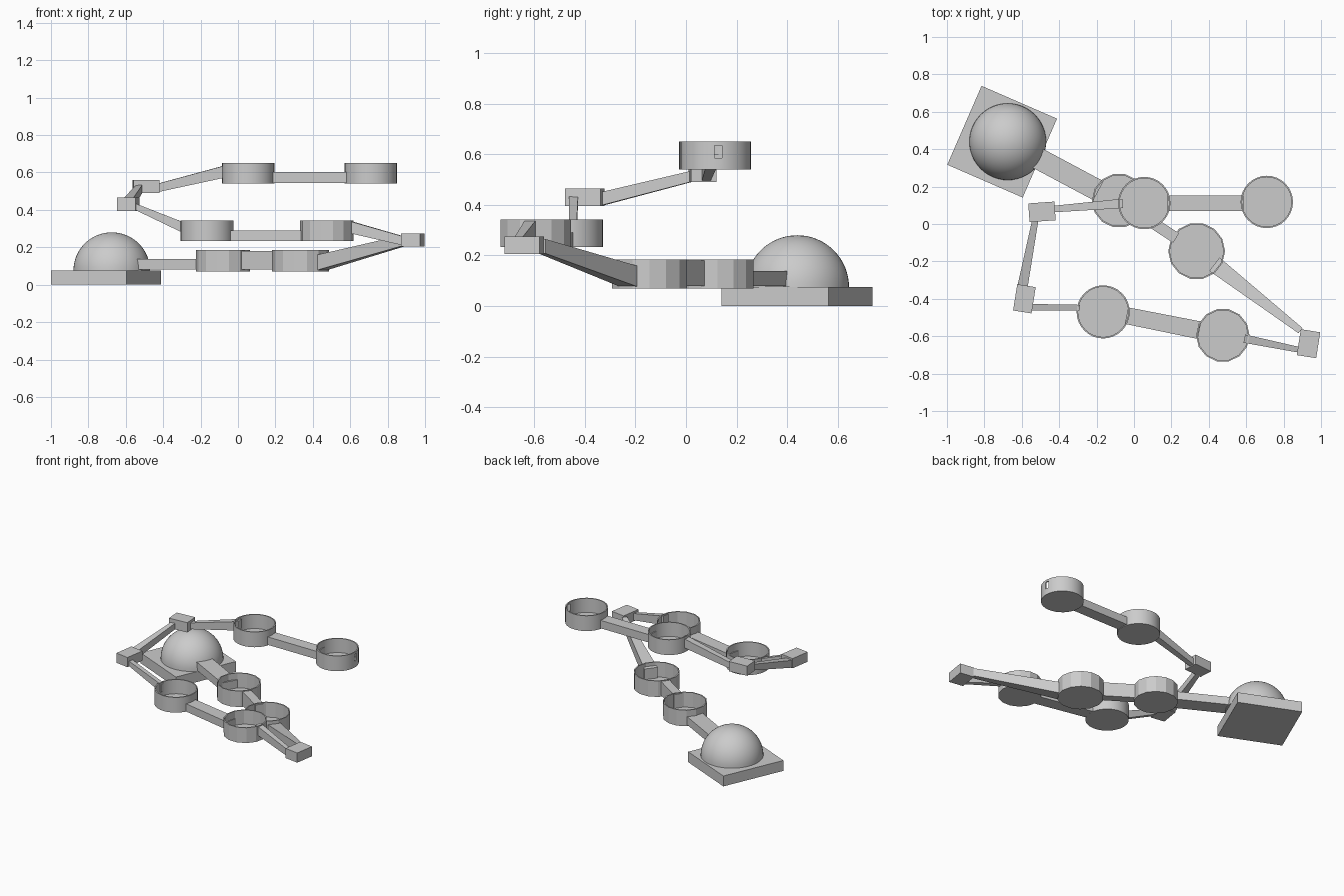
import bpy, bmesh
from math import radians, pi, cos, sin
from mathutils import Vector, Matrix

if "Cube" in bpy.data.objects:
    bpy.data.objects.remove(bpy.data.objects["Cube"])


def finish(name, bm, smooth=False):
    bmesh.ops.recalc_face_normals(bm, faces=bm.faces[:])
    me = bpy.data.meshes.new(name)
    bm.to_mesh(me)
    bm.free()
    ob = bpy.data.objects.new(name, me)
    bpy.context.collection.objects.link(ob)
    if smooth:
        bpy.ops.object.select_all(action='DESELECT')
        ob.select_set(True)
        bpy.context.view_layer.objects.active = ob
        bpy.ops.object.shade_smooth_by_angle(angle=radians(25))
    return ob


def box(name, center, size, angle=0):
    bm = bmesh.new()
    bmesh.ops.create_cube(bm, size=1, matrix=Matrix.Translation(center)
                          @ Matrix.Rotation(radians(angle), 4, 'Z')
                          @ Matrix.Diagonal((*size, 1)))
    return finish(name, bm)


def lathe(name, center, profile, sides, smooth):
    bm = bmesh.new()
    pts = [bm.verts.new((r, 0, z)) for r, z in profile]
    edges = [bm.edges.new(p) for p in zip(pts, pts[1:])]
    bmesh.ops.spin(bm, geom=pts + edges, cent=(0, 0, 0), axis=(0, 0, 1),
                   angle=2 * pi, steps=sides)
    bmesh.ops.remove_doubles(bm, verts=bm.verts[:], dist=1e-5)
    bmesh.ops.translate(bm, verts=bm.verts[:], vec=center)
    return finish(name, bm, smooth)


def cup(name, x, y, z, r, h=0.11, sides=32):
    t = 0.008
    profile = [(0, 0), (r, 0), (r, h), (r - t, h), (r - t, t), (0, t)]
    return lathe(name, (x, y, z), profile, sides, sides > 20)


def beam(name, a, b):
    # each end: x, y, bottom z, top z, width
    bm = bmesh.new()
    d = Vector((b[0] - a[0], b[1] - a[1])).normalized()
    n = Vector((-d.y, d.x))
    rings = []
    for x, y, z0, z1, w in (a, b):
        rings.append([bm.verts.new((x + n.x * s * w / 2, y + n.y * s * w / 2, z))
                      for s, z in ((-1, z0), (1, z0), (1, z1), (-1, z1))])
    for i in range(4):
        j = (i + 1) % 4
        bm.faces.new((rings[0][i], rings[0][j], rings[1][j], rings[1][i]))
    for ring in rings:
        bm.faces.new(ring)
    return finish(name, bm)


# base plate and dome
box("base_plate", (-0.705, 0.44, 0.0375), (0.44, 0.46, 0.075), -23.5)
R = 0.205
lathe("dome", (-0.675, 0.44, 0.075),
      [(0, 0)] + [(R * cos(i * pi / 32), R * sin(i * pi / 32)) for i in range(16)] + [(0, R)],
      48, True)

# open round cups
cup("cup_1", -0.08, 0.125, 0.07, 0.145, 0.115, 14)
cup("cup_2", 0.335, -0.145, 0.07, 0.152, 0.115, 14)
cup("cup_3", 0.475, -0.595, 0.233, 0.143, sides=14)
cup("cup_4", -0.165, -0.47, 0.233, 0.142)
cup("cup_5", 0.055, 0.112, 0.54, 0.14)
end_cup = cup("end_cup", 0.71, 0.118, 0.54, 0.14)

# outlet slot in the last cup
slot = box("slot_cutter", (0.84, 0.127, 0.61), (0.12, 0.03, 0.05))
slot.hide_render = True
slot.hide_set(True)
cut = end_cup.modifiers.new("slot", 'BOOLEAN')
cut.operation = 'DIFFERENCE'
cut.object = slot

# small round pad in the third cup
lathe("cup_pad", (0.475, -0.595, 0.241), [(0, 0), (0.05, 0), (0.05, 0.004), (0, 0.004)], 24, True)

# corner blocks
box("corner_block_right", (0.933, -0.64, 0.24), (0.105, 0.14, 0.07), -9)
box("corner_block_left", (-0.586, -0.4, 0.43), (0.1, 0.142, 0.07), -9)
box("corner_block_back", (-0.492, 0.065, 0.525), (0.14, 0.1, 0.07), 4)

# connecting arms
beam("arm_dome", (-0.54, 0.365, 0.08, 0.138, 0.115), (-0.19, 0.178, 0.08, 0.138, 0.115))
beam("arm_1_2", (0.025, 0.055, 0.08, 0.18, 0.06), (0.225, -0.075, 0.08, 0.18, 0.06))
beam("arm_2_right", (0.43, -0.215, 0.072, 0.155, 0.09), (0.89, -0.57, 0.208, 0.265, 0.035))
beam("arm_right_3", (0.885, -0.673, 0.21, 0.258, 0.03), (0.59, -0.613, 0.278, 0.343, 0.045))
beam("arm_3_4", (0.35, -0.568, 0.234, 0.29, 0.095), (-0.04, -0.49, 0.234, 0.29, 0.09))
beam("arm_4_left", (-0.29, -0.447, 0.275, 0.333, 0.03), (-0.55, -0.445, 0.4, 0.435, 0.035))
beam("arm_left_back", (-0.596, -0.335, 0.397, 0.45, 0.055), (-0.527, 0.025, 0.492, 0.535, 0.033))
beam("arm_back_5", (-0.43, 0.08, 0.495, 0.54, 0.035), (-0.06, 0.11, 0.575, 0.64, 0.05))
beam("arm_5_end", (0.18, 0.111, 0.545, 0.602, 0.085), (0.585, 0.111, 0.545, 0.602, 0.085))
